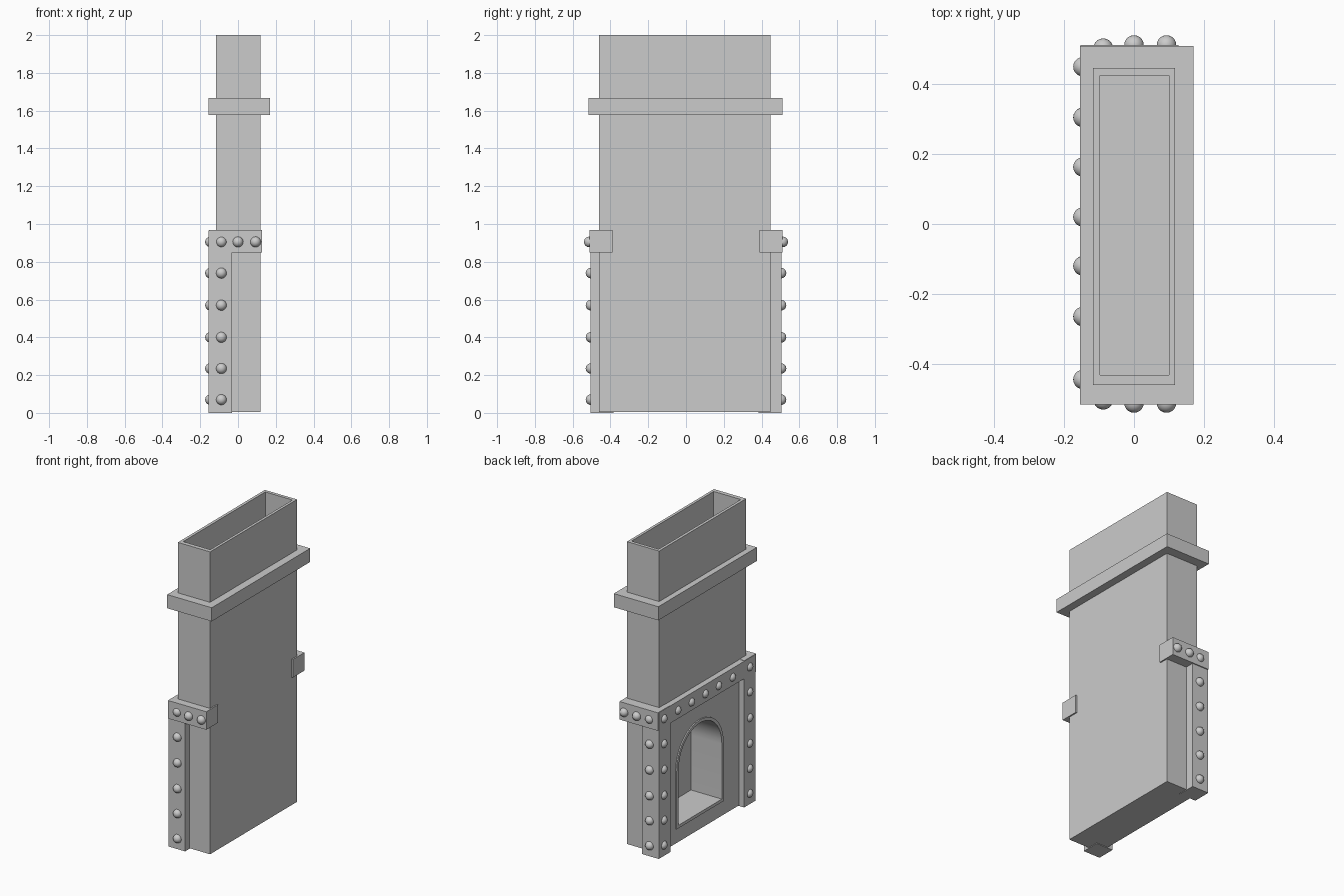
import bpy
import bmesh
from math import cos, sin, pi

cube = bpy.data.objects.get("Cube")
if cube:
    bpy.data.objects.remove(cube, do_unlink=True)


def finish(name, bm):
    bmesh.ops.recalc_face_normals(bm, faces=bm.faces)
    mesh = bpy.data.meshes.new(name)
    bm.to_mesh(mesh)
    bm.free()
    obj = bpy.data.objects.new(name, mesh)
    bpy.context.collection.objects.link(obj)
    return obj


def box(name, xs, ys, zs, open_end=False):
    """Box from axis ranges, optionally without its +x end."""
    bm = bmesh.new()
    bmesh.ops.create_cube(bm, size=1)
    for v in bm.verts:
        v.co = [r[0] if c < 0 else r[1] for c, r in zip(v.co, (xs, ys, zs))]
    if open_end:
        ends = [f for f in bm.faces if all(v.co.x == max(xs) for v in f.verts)]
        bmesh.ops.delete(bm, geom=ends, context='FACES')
    return finish(name, bm)


def arch(name, half, bottom, xs, centre=0.03, spring=0.485, steps=24):
    """Round-topped prism running along x."""
    outline = [(-half, bottom), (half, bottom)]
    outline += [(half * cos(pi * i / steps), spring + half * sin(pi * i / steps))
                for i in range(steps + 1)]
    bm = bmesh.new()
    face = bm.faces.new([bm.verts.new((xs[0], centre + y, z)) for y, z in outline])
    side = bmesh.ops.extrude_face_region(bm, geom=[face])
    moved = [g for g in side["geom"] if isinstance(g, bmesh.types.BMVert)]
    bmesh.ops.translate(bm, vec=(xs[1] - xs[0], 0, 0), verts=moved)
    return finish(name, bm)


def cut(target, cutter):
    cutter.hide_render = True
    mod = target.modifiers.new("cut", 'BOOLEAN')
    mod.operation = 'DIFFERENCE'
    mod.solver = 'EXACT'
    mod.object = cutter
    bpy.ops.object.select_all(action='DESELECT')
    bpy.context.view_layer.objects.active = target
    target.select_set(True)
    bpy.ops.object.modifier_apply(modifier=mod.name)
    bpy.data.objects.remove(cutter, do_unlink=True)


def smooth(obj):
    bpy.ops.object.select_all(action='DESELECT')
    bpy.context.view_layer.objects.active = obj
    obj.select_set(True)
    bpy.ops.object.shade_smooth_by_angle()


# Chimney body with open flue and arched firebox
body = box("chimney_body", (-0.117, 0.118), (-0.46, 0.447), (0.004, 2))
cut(body, box("flue_cutter", (-0.098, 0.1), (-0.432, 0.425), (1, 2.1)))
cut(body, arch("firebox_cutter", 0.225, 0.12, (-0.2, 0.1)))
smooth(body)

# Slim raised rim around the firebox
rim = arch("firebox_rim", 0.245, 0.1, (-0.125, -0.11))
cut(rim, arch("rim_cutter", 0.225, 0.12, (-0.2, 0)))
smooth(rim)

# Collar, hollowed where it wraps the chimney
collar = box("collar", (-0.155, 0.17), (-0.517, 0.51), (1.577, 1.667))
cut(collar, box("collar_cutter", (-0.11, 0.11), (-0.45, 0.44), (1.5, 1.7)))

# Mantel beam, corner pillars and side arms
box("mantel_beam", (-0.155, -0.1), (-0.504, 0.504), (0.85, 0.965))
for side, label in ((-1, "front"), (1, "back")):
    box(label + "_pillar", (-0.155, -0.033),
        sorted((side * 0.385, side * 0.505)), (0, 0.962))
    box(label + "_arm", (-0.153, 0.127),
        sorted((side * 0.39, side * 0.512)), (0.848, 0.967), open_end=True)

# Rivets on the pillars, beam and arms
rivets = []
for z in (0.07, 0.235, 0.4, 0.57, 0.74, 0.905):
    for y in (0.45, -0.445):
        rivets.append((-0.146, y, z))
    for side in (-1, 1):
        rivets.append((-0.088, side * 0.503, z))
rivets += [(-0.146, y, 0.905) for y in (0.305, 0.163, 0.02, -0.12, -0.265)]
rivets += [(x, side * 0.512, 0.905) for x in (0, 0.093) for side in (-1, 1)]

bm = bmesh.new()
bmesh.ops.create_uvsphere(bm, u_segments=20, v_segments=12, radius=0.028)
master = finish("rivet", bm)
smooth(master)
master.location = rivets[0]
for spot in rivets[1:]:
    rivet = master.copy()
    rivet.location = spot
    bpy.context.collection.objects.link(rivet)
